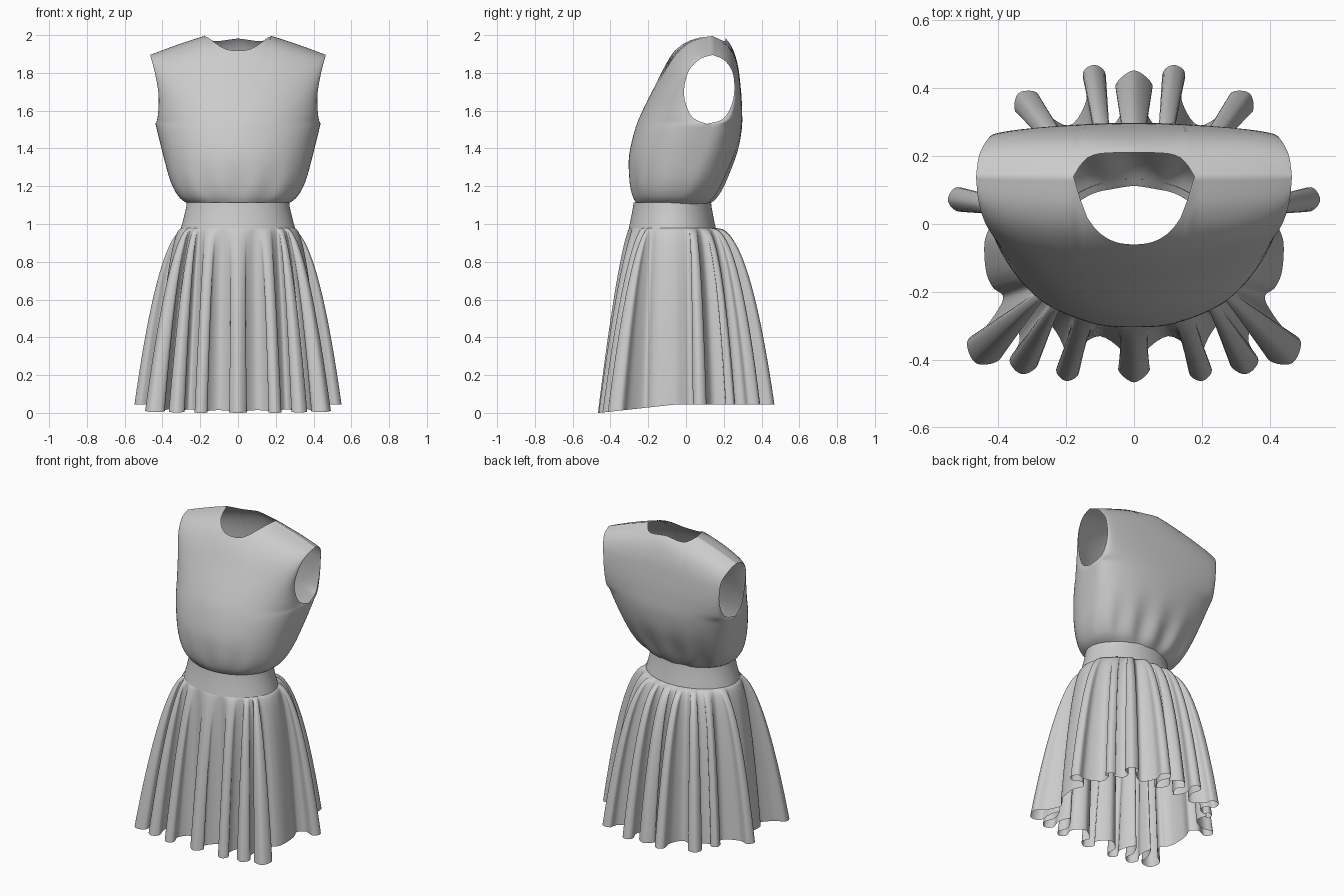
import bpy, math
from mathutils import Vector

if "Cube" in bpy.data.objects:
    bpy.data.objects.remove(bpy.data.objects["Cube"])


def spline(pts, u, closed=False):
    """Catmull-Rom through equally spaced knots."""
    n = len(pts)
    i = math.floor(u) if closed else min(int(u), n - 2)
    t = u - i

    def g(k):
        return Vector(pts[k % n] if closed else pts[max(0, min(n - 1, k))])
    a, b, c, d = g(i - 1), g(i), g(i + 1), g(i + 2)
    return 0.5 * (2 * b + (c - a) * t + (2 * a - 5 * b + 4 * c - d) * t * t
                  + (3 * b - a - 3 * c + d) * t ** 3)


def grid_mesh(name, grids, closed=False):
    """Make one smooth object from grids of points (rows of columns)."""
    verts, faces = [], []
    for rows in grids:
        base, n = len(verts), len(rows[0])
        for r in rows:
            verts += r
        for j in range(len(rows) - 1):
            for i in range(n if closed else n - 1):
                k = (i + 1) % n
                faces.append((base + j * n + i, base + j * n + k,
                              base + (j + 1) * n + k, base + (j + 1) * n + i))
    me = bpy.data.meshes.new(name)
    me.from_pydata(verts, [], faces)
    ob = bpy.data.objects.new(name, me)
    bpy.context.collection.objects.link(ob)
    bpy.context.view_layer.objects.active = ob
    ob.select_set(True)
    bpy.ops.object.mode_set(mode='EDIT')
    bpy.ops.mesh.select_all(action='SELECT')
    bpy.ops.mesh.remove_doubles(threshold=0.0005)
    bpy.ops.mesh.normals_make_consistent(inside=False)
    bpy.ops.object.mode_set(mode='OBJECT')
    bpy.ops.object.shade_smooth_by_angle(angle=math.radians(60))
    ob.select_set(False)
    return ob


# Bodice: side seam, armhole edges, and centre lines (y, z, roundness)
SEAM = [(.235, -.06, 1.095), (.305, -.04, 1.135), (.355, -.01, 1.22),
        (.395, .04, 1.36), (.437, .11, 1.53)]
ARM_F = [(.437, .11, 1.53), (.425, .03, 1.57), (.42, -.01, 1.68),
         (.44, .01, 1.80), (.458, .07, 1.87), (.465, .14, 1.895)]
ARM_B = [(.437, .11, 1.53), (.425, .20, 1.56), (.42, .25, 1.66),
         (.43, .25, 1.79), (.455, .205, 1.865), (.465, .14, 1.895)]
MID_F = [(-.255, 1.095, .9), (-.285, 1.15, .8), (-.302, 1.24, .78),
         (-.302, 1.36, .8), (-.27, 1.50, .85), (-.23, 1.60, .95),
         (-.17, 1.72, 1.05), (-.08, 1.89, 1.1), (.02, 2.0, 1), (.14, 2.035, 1)]
MID_B = [(.11, 1.095, .9), (.16, 1.145, .8), (.215, 1.25, .7),
         (.27, 1.38, .62), (.295, 1.50, .55), (.297, 1.60, .6),
         (.29, 1.72, .7), (.27, 1.86, .9), (.225, 1.965, 1), (.14, 2.035, 1)]


def panel(mid, arm, front):
    def point(t, v):
        e = spline(SEAM, v) if v <= 4 else spline(arm, v - 4)
        cy, cz, k = spline(mid, v)
        s, c = math.sin(t), max(0, math.cos(t))
        y = e.y + (cy - e.y) * c ** k
        gather = math.exp(-((v - 1.5) / 1.1) ** 2) * c
        y += (.004 if front else .01) * gather * math.cos(12 * t)
        power = 1.3 + 1.2 * min(1, max(0, (8 - v) / 3))
        return Vector((e.x * s, y, cz + (e.z - cz) * abs(s) ** power))

    def inside_neck(p):
        q = abs(p.x) / .166
        if q >= 1:
            return False
        if front:
            return p.y > .14 - .2 * (1 - q ** 2.4) ** .5
        return p.y < .14 + .07 * (1 - q ** 5) ** .5

    n, m, cols = 72, 54, []
    for i in range(n + 1):
        t = math.pi * (i / n - .5)
        lo, hi = 5.0, 9.0
        if inside_neck(point(t, 8.99)):
            for _ in range(24):
                h = (lo + hi) / 2
                lo, hi = (lo, h) if inside_neck(point(t, h)) else (h, hi)
        cols.append([point(t, hi * j / m) for j in range(m + 1)])
    return [list(r) for r in zip(*cols)]


grid_mesh("bodice", [panel(MID_F, ARM_F, True), panel(MID_B, ARM_B, False)])

# Waistband
CY = -.0725


def ring(a, b, z, n=96):
    return [Vector((a * math.cos(2 * math.pi * i / n),
                    CY + b * math.sin(2 * math.pi * i / n), z)) for i in range(n)]


grid_mesh("waistband", [[ring(.303, .231, .975),
                         ring(.288, .219, 1.03), ring(.274, .208, 1.09),
                         ring(.271, .205, 1.115)]], True)

# Skirt: pleat tips (x, y, half width) and the valleys between, front to back
TIPS = [(0, -.466, .047), (.2, -.462, .034), (.33, -.442, .042), (.465, -.41, .055),
        (.44, -.10, .085), (.548, .07, .036), (.40, .25, .03), (.34, .385, .042),
        (.115, .468, .034), (0, .452, .055)]
DIPS = [(.1, -.33), (.255, -.29), (.355, -.27), (.385, -.22), (.415, .025),
        (.37, .14), (.3, .26), (.19, .29), (.065, .29)]
tips = TIPS + [(-x, y, w) for x, y, w in TIPS[-2:0:-1]]
dips = DIPS + [(-x, y) for x, y in DIPS[::-1]]


def waist_angle(p):
    return math.atan2((p.y - CY) / .228, p.x / .30)


hem, angles = [], []
for i, (x, y, w) in enumerate(tips):
    a, b, tip = Vector(dips[i - 1]), Vector(dips[i]), Vector((x, y))
    base = (a + b) / 2
    d = (tip - base).normalized()
    p = Vector((-d.y, d.x))
    if w > .07:   # broad plain swell at the hips
        neck, bulge = base.lerp(tip, .5), base.lerp(tip, .9)
        nw, bw = w * 1.05, w * .6
    else:         # rounded pleat, pinched behind its tip
        neck, bulge = base.lerp(tip, .42), tip - d * w * .8
        nw, bw = w * .52, w
    hem += [a, neck - p * nw, bulge - p * bw, tip, bulge + p * bw, neck + p * nw]
    a0, a1 = waist_angle(a), waist_angle(b)
    if a1 < a0:
        a1 += 2 * math.pi
    angles += [a0 + (a1 - a0) * k / 6 for k in range(6)]

SUB, ROWS = 5, 28
N = len(hem)
rows = []
for j in range(ROWS + 1):
    d = (j / ROWS) ** 1.5
    row = []
    for i in range(N * SUB):
        k, f = divmod(i, SUB)
        h = spline(hem, i / SUB, True)
        step = (angles[(k + 1) % N] - angles[k]) % (2 * math.pi)
        ang = angles[k] + step * f / SUB
        top = Vector((.298 * math.cos(ang), CY + .226 * math.sin(ang)))
        # front hangs straighter, the back springs out more
        sn = math.sin(ang)
        power = .5 + .22 * max(0, -sn) ** 2 - .08 * max(0, sn)
        q = top + (h - top) * d ** power
        z_hem = .045 - .045 * min(1, max(0, (-h.y - .05) / .41))
        row.append(Vector((q.x, q.y, .98 + (z_hem - .98) * d)))
    rows.append(row)
grid_mesh("pleated_skirt", [rows], True)
